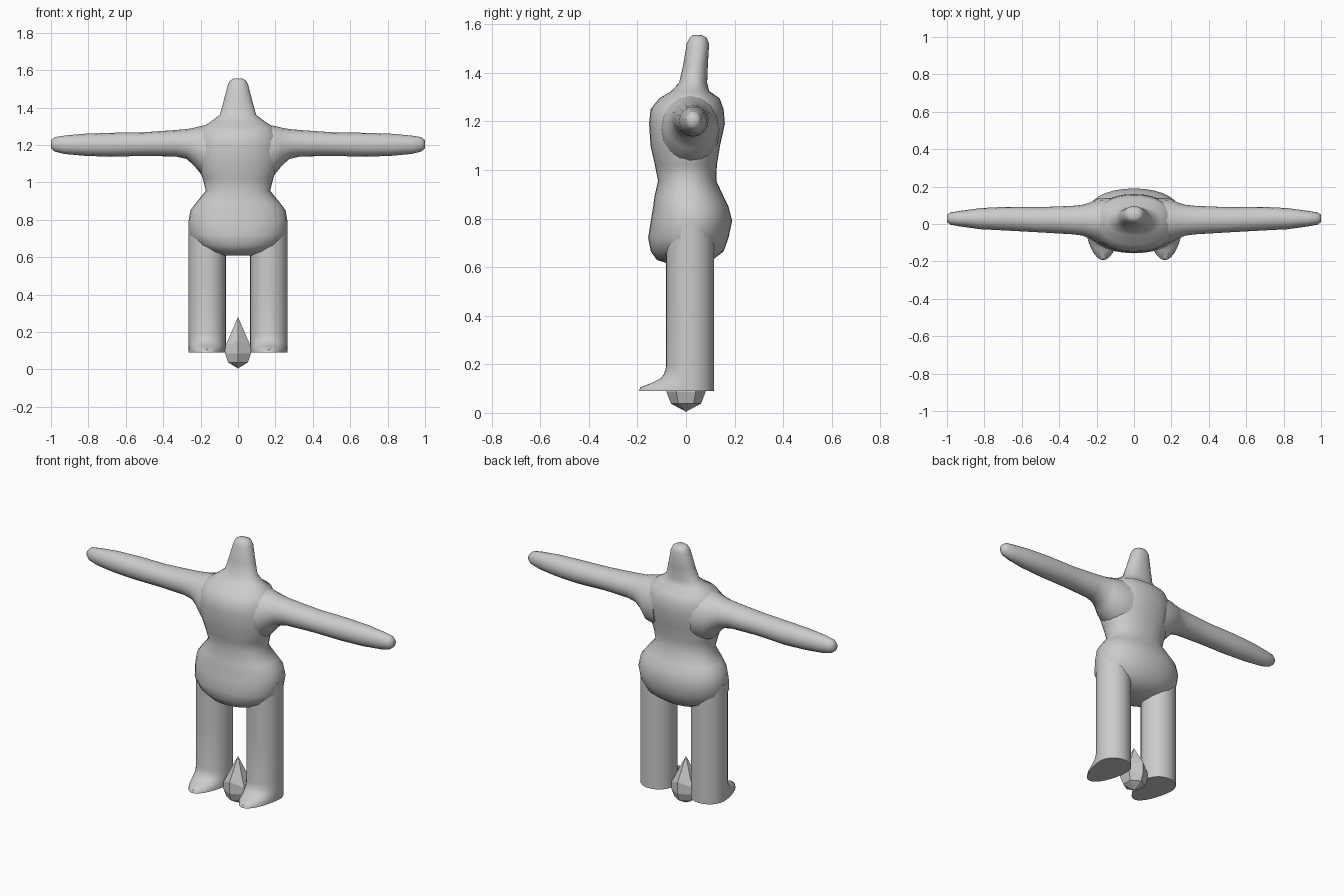
import bpy, bmesh, math
from mathutils import Vector

if "Cube" in bpy.data.objects:
    bpy.data.objects.remove(bpy.data.objects["Cube"], do_unlink=True)

grey = bpy.data.materials.new("clay grey")
grey.use_nodes = True
colour = (0.6, 0.6, 0.6, 1)
grey.diffuse_color = colour
grey.node_tree.nodes["Principled BSDF"].inputs["Base Color"].default_value = colour


def loft(name, rings, smooth_angle=None):
    """Skin a list of equal-length point rings, capping both ends."""
    bm = bmesh.new()
    loops = [[bm.verts.new(p) for p in ring] for ring in rings]
    n = len(loops[0])
    for a, b in zip(loops, loops[1:]):
        for i in range(n):
            j = (i + 1) % n
            bm.faces.new((a[i], a[j], b[j], b[i]))
    bm.faces.new(loops[0][::-1])
    bm.faces.new(loops[-1])
    bmesh.ops.remove_doubles(bm, verts=bm.verts, dist=1e-5)
    bmesh.ops.recalc_face_normals(bm, faces=bm.faces)
    mesh = bpy.data.meshes.new(name)
    bm.to_mesh(mesh)
    bm.free()
    obj = bpy.data.objects.new(name, mesh)
    bpy.context.collection.objects.link(obj)
    mesh.materials.append(grey)
    if smooth_angle:
        bpy.ops.object.select_all(action='DESELECT')
        obj.select_set(True)
        bpy.context.view_layer.objects.active = obj
        bpy.ops.object.shade_smooth_by_angle(angle=math.radians(smooth_angle))
    return obj


def oval(n, power=2.0):
    """Unit superellipse points."""
    pts = []
    for i in range(n):
        t = 2 * math.pi * i / n
        c, s = math.cos(t), math.sin(t)
        pts.append((math.copysign(abs(c) ** (2 / power), c),
                    math.copysign(abs(s) ** (2 / power), s)))
    return pts


# Torso, hips and neck: height, half width, front y, back y
torso = [(0.61, 0.08, -0.06, 0.06), (0.63, 0.15, -0.12, 0.11),
         (0.665, 0.22, -0.145, 0.155), (0.72, 0.26, -0.156, 0.175),
         (0.79, 0.265, -0.145, 0.19), (0.85, 0.255, -0.135, 0.175),
         (0.89, 0.225, -0.13, 0.155), (0.955, 0.172, -0.115, 0.125),
         (1.02, 0.188, -0.128, 0.127), (1.10, 0.215, -0.146, 0.14),
         (1.19, 0.22, -0.152, 0.16), (1.25, 0.215, -0.146, 0.155),
         (1.295, 0.19, -0.11, 0.138), (1.325, 0.145, -0.06, 0.095),
         (1.36, 0.098, -0.028, 0.087), (1.43, 0.078, -0.012, 0.09),
         (1.52, 0.055, 0.003, 0.095), (1.545, 0.042, 0.015, 0.085),
         (1.555, 0.025, 0.028, 0.065)]
rings = [[(c * w, (f + b) / 2 + s * (b - f) / 2, z) for c, s in oval(32, 2.2)]
         for z, w, f, b in torso]
loft("torso", rings, 60)

# Arms: distance out, low z, high z, front y, back y
arm = [(0.12, 1.02, 1.315, -0.11, 0.14), (0.195, 1.04, 1.302, -0.10, 0.135),
       (0.235, 1.09, 1.292, -0.078, 0.115), (0.275, 1.125, 1.285, -0.062, 0.103),
       (0.33, 1.138, 1.28, -0.055, 0.097), (0.50, 1.142, 1.268, -0.045, 0.09),
       (0.68, 1.137, 1.265, -0.035, 0.092), (0.82, 1.142, 1.26, -0.028, 0.085),
       (0.93, 1.152, 1.25, -0.013, 0.07), (0.98, 1.165, 1.242, -0.004, 0.062),
       (1.0, 1.182, 1.225, 0.01, 0.05)]

# Foot-and-leg column: height, front y of the section
leg = [(0.09, -0.193), (0.105, -0.188), (0.122, -0.145), (0.142, -0.105),
       (0.16, -0.09), (0.19, -0.082), (0.45, -0.082), (0.78, -0.082)]


def leg_ring(z, front, side):
    """Round leg section whose front half stretches into a toe."""
    ring = []
    for c, s in oval(32):
        y = 0.017 + s * 0.099
        x = c * 0.1
        if s < 0:
            stretch = (-front + 0.017) / 0.099
            y = 0.017 + s * 0.099 * stretch
            x *= 1 - 0.12 * (stretch - 1) * -s
        ring.append((side * (0.165 + x), y, z))
    return ring


for side, label in ((1, "left"), (-1, "right")):
    rings = [[(side * x, (f + b) / 2 + c * (b - f) / 2, (lo + hi) / 2 + s * (hi - lo) / 2)
              for c, s in oval(16)] for x, lo, hi, f, b in arm]
    loft(label + "_arm", rings, 60)
    loft(label + "_leg", [leg_ring(z, f, side) for z, f in leg], 50)

# Faceted crystal with a pointed top: height, radius, lift of front and back corners
crystal = [(0.005, 0.0, 0), (0.038, 0.062, 0), (0.085, 0.08, 0),
           (0.125, 0.078, 0.03), (0.28, 0.0, 0)]
rings = []
for z, r, lift in crystal:
    ring = []
    for i in range(6):
        a = math.pi / 2 + i * math.pi / 3
        ring.append(Vector((r * math.cos(a), r * math.sin(a),
                            z + (lift if i % 3 == 0 else 0))))
    rings.append(ring)
bm_rings = rings[1:-1]
gem = loft("crystal", bm_rings)

# Replace the crystal's flat caps with points
bm = bmesh.new()
bm.from_mesh(gem.data)
caps = [f for f in bm.faces if len(f.verts) == 6]
for f in caps:
    top = f.calc_center_median().z > 0.1
    tip = bmesh.ops.poke(bm, faces=[f])["verts"][0]
    tip.co = (0, 0, 0.28 if top else 0.005)
bmesh.ops.recalc_face_normals(bm, faces=bm.faces)
bm.to_mesh(gem.data)
bm.free()
